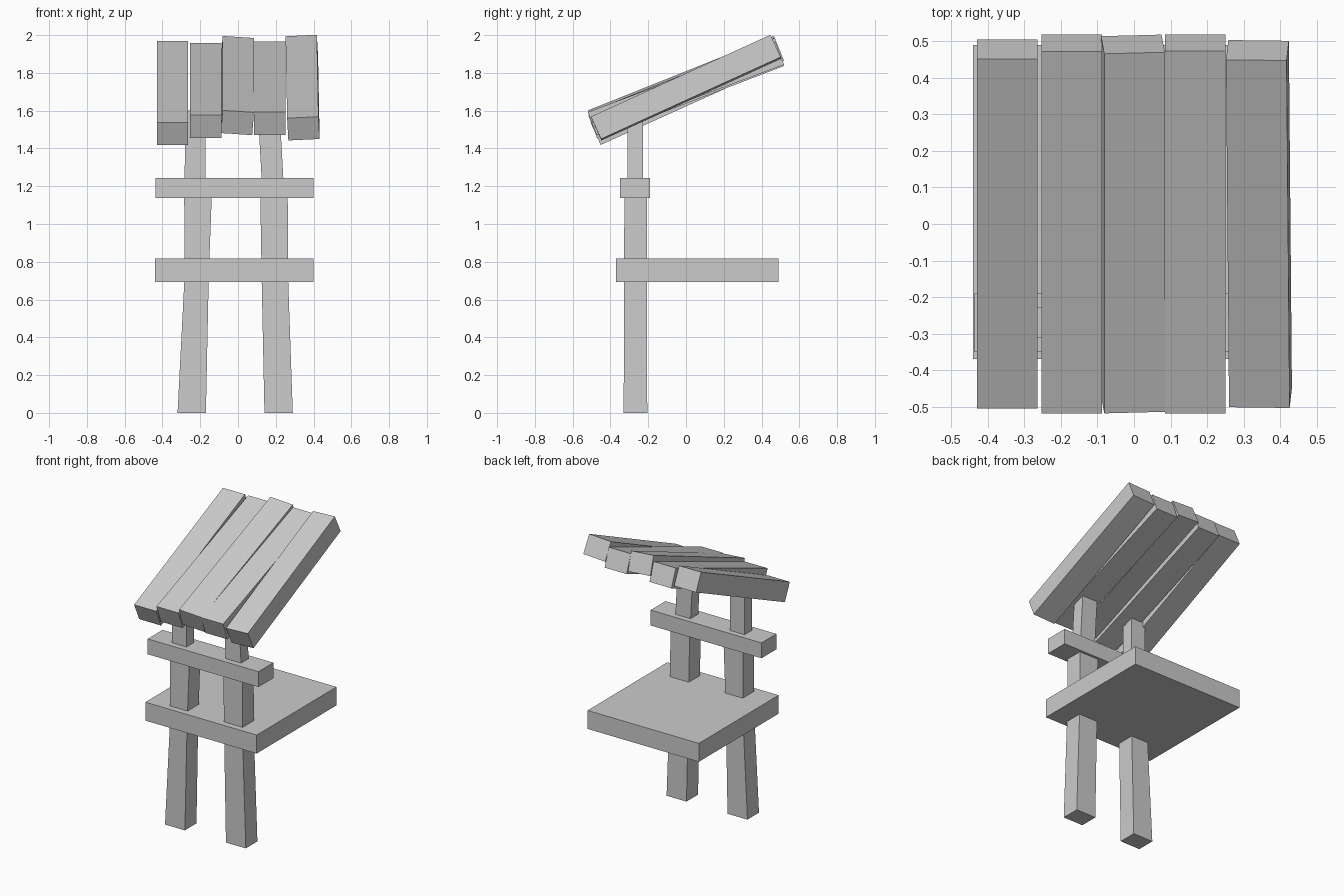
import bpy, bmesh
from math import radians
from mathutils import Matrix, Vector

cube = bpy.data.objects.get("Cube")
if cube:
    bpy.data.objects.remove(cube, do_unlink=True)

wood = bpy.data.materials.new("plain grey")
wood.use_nodes = True
wood.diffuse_color = (0.6, 0.6, 0.6, 1)
wood.node_tree.nodes["Principled BSDF"].inputs["Base Color"].default_value = (0.6, 0.6, 0.6, 1)


def block(name, rings, bevel, axes=Matrix.Identity(4)):
    """Chamfered loft; each ring is (x0, x1, y0, y1, z)."""
    bm = bmesh.new()
    loops = [[bm.verts.new((x, y, z)) for x, y in ((a, c), (b, c), (b, d), (a, d))]
             for a, b, c, d, z in rings]
    bm.faces.new(loops[0][::-1])
    bm.faces.new(loops[-1])
    for low, high in zip(loops, loops[1:]):
        for i in range(4):
            j = (i + 1) % 4
            bm.faces.new((low[i], low[j], high[j], high[i]))
    # Chamfer the real corners only, not the mid rings
    edges = [e for e in bm.edges if e.calc_face_angle() > 0.8]
    bmesh.ops.bevel(bm, geom=edges, offset=bevel, segments=1, affect='EDGES', clamp_overlap=True)
    bm.transform(axes)
    bmesh.ops.recalc_face_normals(bm, faces=bm.faces)
    mesh = bpy.data.meshes.new(name)
    bm.to_mesh(mesh)
    bm.free()
    mesh.materials.append(wood)
    obj = bpy.data.objects.new(name, mesh)
    bpy.context.collection.objects.link(obj)
    bpy.ops.object.select_all(action='DESELECT')
    obj.select_set(True)
    bpy.context.view_layer.objects.active = obj
    bpy.ops.object.shade_smooth_by_angle(angle=radians(60))
    return obj


# Posts: thick lower part leaning inward, thinner upper part
block("right_post", [(-.32, -.17, -.33, -.205, 0), (-.283, -.155, -.328, -.207, .72),
                     (-.285, -.137, -.326, -.207, 1.2)], .028)
block("left_post", [(.14, .29, -.33, -.205, 0), (.125, .265, -.328, -.207, .72),
                    (.117, .263, -.326, -.207, 1.2)], .028)
block("right_upper_post", [(-.283, -.173, -.31, -.228, 1.15), (-.28, -.17, -.31, -.228, 1.6)], .022)
block("left_upper_post", [(.13, .245, -.31, -.228, 1.15), (.105, .22, -.31, -.228, 1.6)], .022)

# Crossbar and seat
block("crossbar", [(-.437, .4, -.35, -.19, 1.138), (-.437, .4, -.35, -.19, 1.243)], .024)
block("seat", [(-.44, .4, -.37, .49, .692), (-.44, .4, -.37, .49, .818)], .03)

# Sloping roof planks: centre x, centre z, length, pitch, roll, yaw
planks = [(-.347, 1.694, 1.05, 24.3, 0, 0), (-.17, 1.707, 1.06, 21, 0, 0),
          (-.003, 1.733, 1.06, 21.8, 4, 0), (.168, 1.718, 1.06, 20.6, 0, 0),
          (.342, 1.722, 1.045, 24.5, -3, .5)]
for n, (x, z, length, pitch, roll, yaw) in enumerate(planks, 1):
    place = (Matrix.Translation(Vector((x, 0, z))) @ Matrix.Rotation(radians(yaw), 4, 'Z')
             @ Matrix.Rotation(radians(pitch), 4, 'X') @ Matrix.Rotation(radians(roll), 4, 'Y'))
    h = length / 2
    block(f"roof_plank_{n}", [(-.083, .083, -h, h, -.065), (-.083, .083, -h, h, .065)], .025, place)
